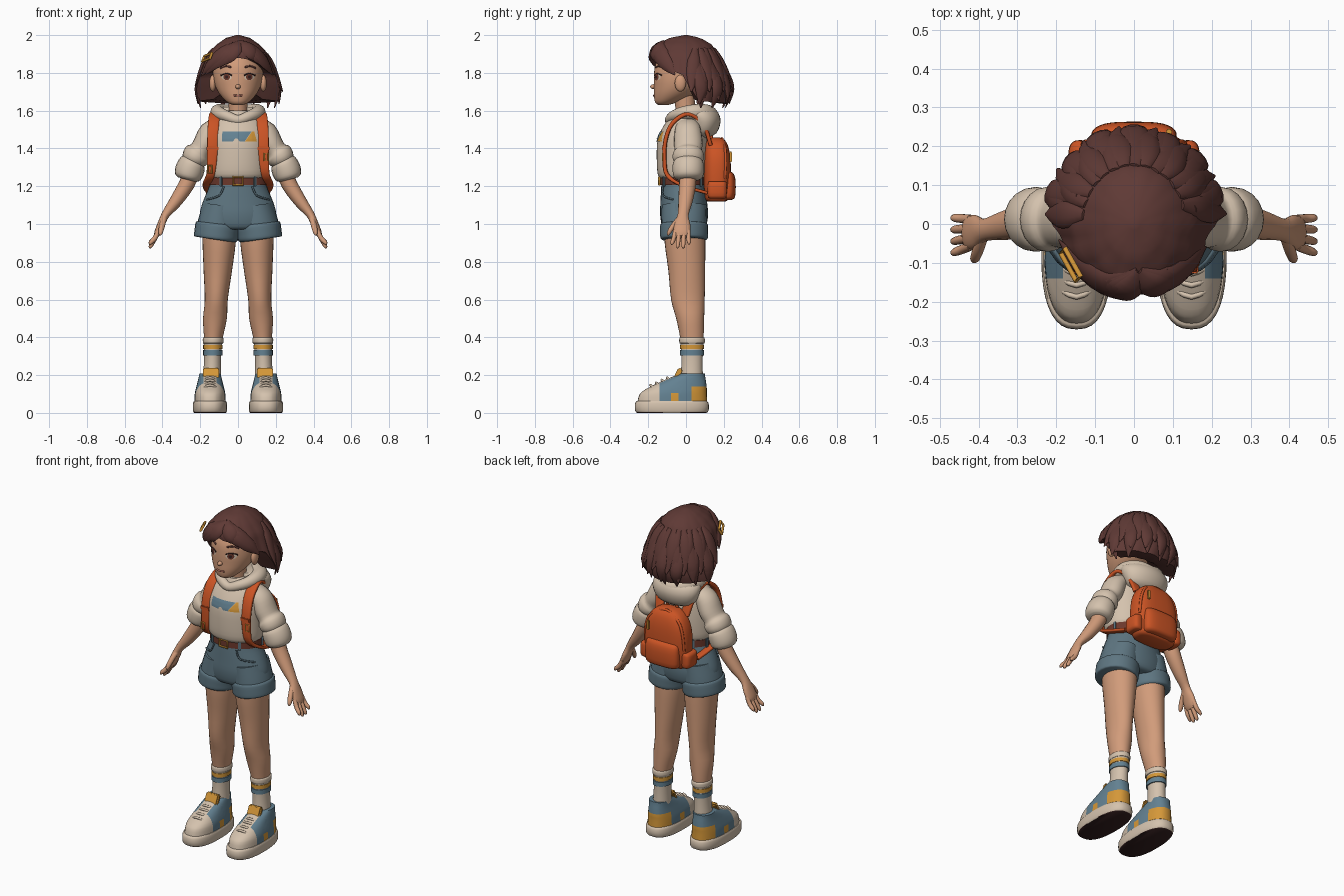
import bpy, bmesh
from math import sin, cos, pi, radians, copysign, sqrt
from mathutils import Vector, Matrix
from mathutils.bvhtree import BVHTree

cube = bpy.data.objects.get("Cube")
if cube:
    bpy.data.objects.remove(cube, do_unlink=True)
X, Y, Z = Vector((1, 0, 0)), Vector((0, 1, 0)), Vector((0, 0, 1))

def material(name, *rgb):
    m = bpy.data.materials.new(name)
    m.use_nodes = True
    m.diffuse_color = (*rgb, 1)
    m.node_tree.nodes["Principled BSDF"].inputs["Base Color"].default_value = (*rgb, 1)
    return m

skin, cream = material("skin", .64, .33, .195), material("cream cloth", .66, .54, .42)
brown, orange = material("brown hair", .115, .042, .036), material("orange canvas", .6, .088, .018)
denim, mustard = material("blue denim", .112, .18, .22), material("mustard", .66, .31, .04)
leather, blue = material("brown leather", .15, .04, .025), material("shoe blue", .125, .22, .285)
dark, rose = material("dark brown", .035, .014, .014), material("rose lips", .42, .15, .11)

def finish(name, bm, mats, rule=None, recalc=True):
    if recalc:
        bmesh.ops.recalc_face_normals(bm, faces=bm.faces)
    bm.normal_update()
    for f in bm.faces:
        f.smooth = True
        if rule:
            f.material_index = rule(f.calc_center_median(), f.normal)
    me = bpy.data.meshes.new(name)
    bm.to_mesh(me)
    bm.free()
    for m in mats if isinstance(mats, list) else [mats]:
        me.materials.append(m)
    me.set_sharp_from_angle(angle=radians(50))
    ob = bpy.data.objects.new(name, me)
    bpy.context.scene.collection.objects.link(ob)
    return ob

def spline(rows, sub, closed):
    k, out = len(rows), []
    for i in range(k if closed else k - 1):
        quad = [rows[(i + j) % k] if closed else rows[min(max(i + j, 0), k - 1)] for j in (-1, 0, 1, 2)]
        for t in (s / sub for s in range(sub)):
            out.append([(2*q + (r-p)*t + (2*p - 5*q + 4*r - w)*t*t + (3*q - p - 3*r + w)*t**3) / 2 for p, q, r, w in zip(*quad)])
    return out if closed else out + [list(rows[-1])]

def sweep(name, rows, mat, n=16, ref=Y, flat=False, sub=3, power=2, closed=False, rule=None, cuts=()):
    """Skin oval sections (x, y, z, radius, radius) along a path; flat keeps them level, cuts add colour borders."""
    rows = spline(rows, sub, closed)
    bm, rings, k = bmesh.new(), [], len(rows)
    for i, (x, y, z, ra, rb) in enumerate(rows):
        a, b = (rows[i - 1], rows[(i + 1) % k]) if closed else (rows[max(i - 1, 0)], rows[min(i + 1, k - 1)])
        t = Z if flat else (Vector(b[:3]) - Vector(a[:3])).normalized()
        u = ref.cross(t).normalized()
        v, ring = t.cross(u), []
        for j in range(n):
            c, s = (copysign(abs(q) ** (2 / power), q) for q in (cos(2 * pi * j / n), sin(2 * pi * j / n)))
            ring.append(bm.verts.new(Vector((x, y, z)) + u * c * max(ra, .002) + v * s * max(rb, .002)))
        rings.append(ring)
    for i in range(k if closed else k - 1):
        p, q = rings[i], rings[(i + 1) % k]
        for j in range(n):
            bm.faces.new((p[j], p[(j + 1) % n], q[(j + 1) % n], q[j]))
    if not closed:
        bm.faces.new(rings[0])
        bm.faces.new(rings[-1])
    for co, no in cuts:
        bmesh.ops.bisect_plane(bm, geom=bm.verts[:] + bm.edges[:] + bm.faces[:], dist=.0001, plane_co=co, plane_no=no)
    return finish(name, bm, mat, rule)

def loft(name, rows, mat, **kw):
    return sweep(name, rows, mat, **{"n": 28, "flat": True, **kw})

def wire(name, pts, r, mat, **kw):
    return sweep(name, [(*p, r, r) for p in pts], mat, **{"n": 8, **kw})

def solid(name, loc, size, mat, turn=0, axis="X", bevel=0):
    """A ball, or a rounded box where a bevel is given."""
    bm = bmesh.new()
    if bevel:
        bmesh.ops.create_cube(bm, size=1)
    else:
        bmesh.ops.create_uvsphere(bm, u_segments=16, v_segments=10, radius=1)
    bmesh.ops.scale(bm, vec=size, verts=bm.verts)
    if bevel:
        bmesh.ops.bevel(bm, geom=bm.edges[:], offset=bevel, segments=2, affect="EDGES")
    bmesh.ops.transform(bm, matrix=Matrix.Translation(loc) @ Matrix.Rotation(radians(turn), 4, axis), verts=bm.verts)
    finish(name, bm, mat)

def buckle(name, loc, u, v, r=.006):
    pts = [Vector(loc) + Vector(u) * i + Vector(v) * j for i, j in ((-1, -1), (1, -1), (1, 1), (-1, 1))]
    wire(name, pts, r, mustard, closed=True, sub=1, ref=Vector(u).cross(Vector(v)).normalized())

def surface(ob):
    tree = BVHTree.FromPolygons([v.co for v in ob.data.vertices], [p.vertices[:] for p in ob.data.polygons])
    return lambda x, z: tree.ray_cast(Vector((x, -1, z)), Y)[0].y

def patch(name, shape, mat, surf, lift, n=10):
    bm = bmesh.new()
    pos = [[shape(2 * i / n - 1, 2 * j / n - 1) for j in range(n + 1)] for i in range(n + 1)]
    g = [[bm.verts.new((x, surf(x, z) - lift, z)) for x, z in col] for col in pos]
    for i in range(n):
        for j in range(n):
            bm.faces.new((g[i][j], g[i + 1][j], g[i + 1][j + 1], g[i][j + 1]))
    finish(name, bm, mat, recalc=False)

def oval(cx, cz, rx, rz):
    return lambda u, v: (cx + rx * u * sqrt(1 - v * v / 2), cz + rz * v * sqrt(1 - u * u / 2))

def strip(x0, x1, z0, z1, top0, top1):
    mix = lambda a, b, t: a + (b - a) * (t + 1) / 2
    return lambda u, v: (mix(mix(x0, x1, u), mix(top0, top1, u), v), mix(z0, z1, v))

def lerp(table, x):
    for a, b in zip(table, table[1:]):
        if x <= b[0]:
            t = max(0, (x - a[0]) / (b[0] - a[0]))
            return [p + (q - p) * t for p, q in zip(a[1:], b[1:])]
    return list(table[-1][1:])

# Head and face
head = loft("head", [(0, -.12, 1.63, .025, .025), (0, -.107, 1.643, .055, .056), (0, -.07, 1.68, .092, .1), (0, -.04, 1.725, .118, .13),
                     (0, -.02, 1.78, .131, .15), (0, 0, 1.85, .13, .16), (0, .01, 1.92, .1, .12), (0, .01, 1.96, .05, .06)], skin, n=40)
face = surface(head)
loft("neck", [(0, .01, 1.5, .06, .06), (0, 0, 1.58, .05, .052), (0, -.01, 1.68, .05, .055)], skin)
solid("nose", (0, -.17, 1.727), (.014, .02, .013), skin)
wire("mouth", [(x, face(x, z), z) for x, z in ((-.024, 1.682), (0, 1.679), (.024, 1.682))], .005, rose)

# Hair shell: width, front and back reach by height, and lower edge by angle from the front
REACH = [(1.6, .18, .1, .18), (1.65, .228, .15, .228), (1.7, .224, .165, .238), (1.8, .194, .175, .212),
         (1.9, .16, .183, .172), (1.95, .115, .155, .14), (1.985, .065, .09, .08), (2, .01, .01, .01)]
EDGE = [(0, 1.88), (20, 1.87), (45, 1.84), (65, 1.81), (84, 1.79), (97, 1.71), (108, 1.65), (180, 1.635)]

def hair_point(deg, z, k=1.0):
    w, front, back = lerp(REACH, z)
    a = radians(deg)
    return Vector((w * sin(a) * k, -cos(a) * k * (front if cos(a) > 0 else back), z))

bm, grid, cols, steps = bmesh.new(), [], 90, 16
for i in range(cols):
    deg = 360 * i / cols - 180
    low, wave = lerp(EDGE, abs(deg))[0], abs(sin(radians(deg * 7)))
    col = [hair_point(deg, 2 - (2 - low) * t ** 1.7, .97 + .05 * t * wave) for t in (j / steps for j in range(steps + 1))]
    grid.append([bm.verts.new(p) for p in col + [Vector((col[-1].x * .6, col[-1].y * .6, low + .01))]])
hub = bm.verts.new((0, .02, 1.75))
for i in range(cols):
    p, q = grid[i - 1], grid[i]
    for j in range(steps + 1):
        bm.faces.new((p[j], p[j + 1], q[j + 1], q[j]))
    bm.faces.new((p[-1], q[-1], hub))
bm.faces.new([c[0] for c in grid])
finish("hair", bm, brown)

def lock(name, a0, a1, z0, z1, width, k, flick):
    rows = []
    for t, w in ((0, .35), (.35, .95), (.7, .9), (1, .1)):
        p = hair_point(a0 + (a1 - a0) * t ** .8, z0 + (z1 - z0) * t ** 1.2, k + flick * t * t)
        rows.append((*p, width * w, width * w * .45))
    a = radians((a0 + a1) / 2)
    sweep(name, rows, brown, n=10, ref=Vector((sin(a), -cos(a), .7)).normalized(), sub=4)

for i in range(14):
    a, turn = 104 + 152 * i / 13, 8 * (-1) ** i
    lock("back_lock", a, a + turn, 1.9 - .03 * (i % 2), 1.615 + .02 * (i % 3), .038, .99, .08)
    lock("upper_lock", a + 5, a - turn, 1.93, 1.7 + .03 * (i % 2), .036, .985, .08)
for a, z in ((-76, 1.785), (-60, 1.795), (-43, 1.82), (-26, 1.843), (36, 1.862), (52, 1.835), (70, 1.79)):
    lock("fringe_lock", 8, a, 1.965, z, .044, .98, .02)
buckle("hair_clip", (-.163, -.105, 1.883), (.02, -.036, .008), (.0055, .006, .0137), .007)

# Hoodie
torso = loft("hoodie_body", [(0, -.018, 1.24, .148, .115), (0, -.02, 1.265, .163, .13), (0, -.02, 1.35, .165, .135), (0, -.02, 1.45, .163, .13),
                             (0, -.01, 1.52, .148, .108), (0, 0, 1.57, .11, .085), (0, 0, 1.6, .07, .07)], cream, n=40)
chest = surface(torso)
patch("chest_print_blue", strip(-.085, .035, 1.437, 1.49, -.083, .072), blue, chest, .004)
patch("chest_print_mustard", strip(.037, .1, 1.437, 1.49, .075, .086), mustard, chest, .004)
patch("chest_print_notch", strip(-.028, .008, 1.436, 1.452, -.016, -.002), cream, chest, .006)
collar = []
for a in (2 * pi * i / 12 for i in range(12)):
    back = (1 - cos(a)) / 2
    collar.append((.107 * sin(a), .02 - .105 * cos(a), 1.55 + .034 * abs(sin(a)) + .015 * back, *[.027 + .025 * back] * 2))
sweep("hood_collar", collar, cream, n=14, ref=Z, closed=True)
loft("hood_drape", [(0, .085, 1.455, .05, .025), (0, .095, 1.48, .115, .065), (0, .095, 1.54, .145, .088),
                    (0, .075, 1.59, .142, .095), (0, .055, 1.62, .1, .075)], cream)

# Shorts and belt
loft("shorts_hips", [(0, -.015, 1.245, .145, .112), (0, -.015, 1.2, .152, .116), (0, -.012, 1.12, .185, .123), (0, -.01, 1.05, .203, .127),
                     (0, -.01, .985, .19, .115), (0, -.01, .97, .15, .09)], denim, n=36)
loft("belt", [(0, -.015, z, .157, .122) for z in (1.207, 1.248)], leather, sub=1, n=36)
buckle("belt_buckle", (0, -.141, 1.228), (.026, 0, 0), (0, 0, .021))
for a in (-140, -105, -35, 35, 105, 140):
    r = radians(a)
    solid("belt_loop", (.158 * sin(r), -.015 - .123 * cos(r), 1.227), (.016, .012, .056), denim, a, "Z", .003)

for s, side in ((1, "left_"), (-1, "right_")):
    def rows(*pts):
        return [(s * p[0], *p[1:]) for p in pts]

    # Eyes, brows and ears
    for part, mat, rx, rz, lift in (("eye_white", cream, .027, .017, .002), ("iris", leather, .017, .017, .004), ("pupil", dark, .008, .009, .006)):
        patch(side + part, oval(s * .06, 1.778, rx, rz), mat, face, lift)
    for part, mat, r, pts in (("lash", dark, .004, ((.032, 1.786), (.058, 1.796), (.09, 1.787))), ("brow", brown, .005, ((.035, 1.829), (.064, 1.836), (.093, 1.825)))):
        wire(side + part, [(s * x, face(s * x, z), z) for x, z in pts], r, mat)
    solid(side + "ear", (s * .134, -.03, 1.745), (.018, .03, .044), skin)

    # Sleeve with two rolled folds, arm and hand
    sweep(side + "sleeve", rows((.1, .01, 1.53, .035, .06), (.145, .01, 1.49, .058, .07), (.175, .012, 1.43, .06, .076), (.2, .012, 1.39, .057, .072),
                                (.215, .012, 1.37, .072, .082), (.23, .012, 1.345, .07, .082), (.24, .012, 1.325, .058, .07)), cream, n=20)
    sweep(side + "sleeve_cuff", rows((.232, .012, 1.34, .05, .06), (.24, .012, 1.325, .07, .08), (.256, .012, 1.285, .077, .083),
                                     (.266, .012, 1.25, .07, .076), (.27, .012, 1.235, .05, .055)), cream, n=20)
    sweep(side + "forearm", rows((.24, .01, 1.29, .042, .045), (.272, .008, 1.21, .042, .045), (.33, -.003, 1.12, .034, .038), (.383, -.015, 1.05, .022, .029),
                                 (.406, -.02, 1.0, .02, .043), (.425, -.022, .955, .018, .044), (.433, -.022, .935, .012, .038)), skin)
    for y, tip in ((-.056, .89), (-.034, .872), (-.011, .872), (.012, .892)):
        sweep(side + "finger", rows((.42, y, .965, .012, .012), (.44, y * 1.15, .925, .013, .012), (.462, y * 1.3, tip + .012, .011, .01),
                                    (.467, y * 1.35, tip, .004, .004)), skin, n=10)
    sweep(side + "thumb", rows((.39, -.035, 1.03, .014, .014), (.402, -.068, .99, .015, .014), (.41, -.09, .955, .012, .011), (.412, -.095, .94, .004, .004)), skin, n=10)

    # Shorts leg, leg and sock
    sweep(side + "shorts_leg", rows((.093, -.01, 1.1, .09, .118), (.105, -.01, 1.01, .107, .12), (.115, -.01, .94, .108, .12)), denim, n=24)
    sweep(side + "shorts_cuff", rows((.106, -.01, 1.003, .1, .115), (.107, -.01, .995, .117, .126), (.113, -.01, .955, .118, .127),
                                     (.116, -.01, .925, .116, .125), (.117, -.01, .917, .1, .115)), denim, n=24)
    wire(side + "pocket_seam", [(s * .075, -.122, 1.2), (s * .1, -.122, 1.15), (s * .165, -.07, 1.13)], .005, denim)
    loft(side + "leg", rows((.1, -.008, 1, .09, .108), (.1, -.005, .9, .088, .108), (.107, .004, .75, .075, .097), (.115, .01, .6, .061, .089),
                            (.122, .022, .5, .063, .074), (.13, .031, .4, .05, .062), (.133, .032, .33, .043, .053)), skin)
    loft(side + "sock", rows((.138, .03, .17, .05, .06), (.135, .032, .27, .045, .056), (.133, .032, .36, .048, .06), (.132, .032, .37, .054, .067),
                             (.132, .032, .395, .054, .067), (.132, .032, .4, .048, .06)), cream)
    for part, mat, low, high in (("mustard_stripe", mustard, .338, .36), ("blue_stripe", blue, .305, .332)):
        loft(side + part, rows(*((.133, .032, z, .051, .063) for z in (low, high))), mat, sub=1)

    # Shoe
    cx = s * .148
    loft(side + "sole", [(cx, -.075, z, .09 * k, .195 * k) for z, k in ((0, .94), (.012, 1), (.05, 1), (.062, .95))],
         [cream, dark], power=2.5, sub=2, n=36, rule=lambda c, nrm: int(nrm.z < -.6))
    def shoe_rule(c, nrm):
        if c.y < -.14 or (abs(c.x - cx) < .035 and c.y < -.03 and c.z > .12):
            return 0
        return 2 if (c.y > .03 and c.z < .14) or (-.08 < c.y < -.04 and c.z < .105) else 1
    upper = [(.05, -.258, .112, .083), (.1, -.245, .11, .081), (.13, -.205, .11, .075), (.165, -.135, .106, .066), (.19, -.075, .102, .06), (.208, -.03, .1, .056)]
    cuts = [((0, y, 0), Y) for y in (-.14, -.08, -.04, -.03, .03)] + [((0, 0, z), Z) for z in (.105, .12, .14)] + [((cx + d, 0, 0), X) for d in (-.035, .035)]
    loft(side + "shoe_upper", [(cx, (f + b) / 2, z, w, (b - f) / 2) for z, f, b, w in upper], [cream, blue, mustard], power=2.4, n=40, rule=shoe_rule, cuts=cuts)
    solid(side + "shoe_tongue", (s * .143, -.043, .204), (.086, .026, .07), mustard, -25, bevel=.007)
    for y, z in ((-.188, .145), (-.158, .157), (-.128, .172), (-.1, .184)):
        wire(side + "lace", [(cx - .05, y + .025, z - .02), (cx, y, z + .002), (cx + .05, y + .025, z - .02)], .007, cream)

    # Backpack strap with slider, and side pocket
    sweep(side + "strap", rows((.085, .13, 1.42, .011, .026), (.105, .09, 1.53, .011, .028), (.12, .01, 1.582, .011, .03), (.129, -.07, 1.535, .011, .03),
                               (.134, -.107, 1.45, .011, .029), (.137, -.114, 1.35, .011, .027), (.146, -.1, 1.26, .011, .022), (.168, -.02, 1.205, .009, .02),
                               (.145, .11, 1.165, .009, .02)), orange, ref=X, power=4, sub=4)
    solid(side + "strap_slider", (s * .135, -.118, 1.4), (.062, .02, .024), orange, bevel=.004)
    buckle(side + "strap_buckle", (s * .15, -.124, 1.355 if s > 0 else 1.29), (.011, 0, 0), (0, 0, .02), .004)
    loft(side + "backpack_side_pocket", rows((.132, .165, 1.135, .022, .04), (.138, .165, 1.15, .03, .05), (.138, .165, 1.21, .03, .05), (.134, .165, 1.225, .022, .044)), orange, power=3)

# Backpack
loft("backpack_body", [(0, .16, 1.118, .1, .045), (0, .163, 1.14, .133, .064), (0, .165, 1.25, .142, .072), (0, .165, 1.35, .134, .07),
                       (0, .162, 1.415, .106, .06), (0, .158, 1.447, .068, .044), (0, .155, 1.458, .03, .02)], orange, power=3, n=36)
loft("backpack_front_pocket", [(0, .212, 1.128, .085, .03), (0, .217, 1.145, .108, .043), (0, .219, 1.22, .11, .044),
                               (0, .215, 1.265, .104, .038), (0, .207, 1.28, .085, .025)], orange, power=3, n=32)
wire("backpack_zip_ridge", [(-.13, .205, 1.24), (-.123, .21, 1.34), (-.09, .205, 1.41), (0, .19, 1.452), (.09, .205, 1.41), (.123, .21, 1.34), (.13, .205, 1.24)], .008, orange)
wire("backpack_handle", [(-.035, .13, 1.44), (-.025, .135, 1.475), (.025, .135, 1.475), (.035, .13, 1.44)], .009, orange)
solid("backpack_zip_pull", (.09, .237, 1.355), (.016, .014, .055), mustard, bevel=.003)
